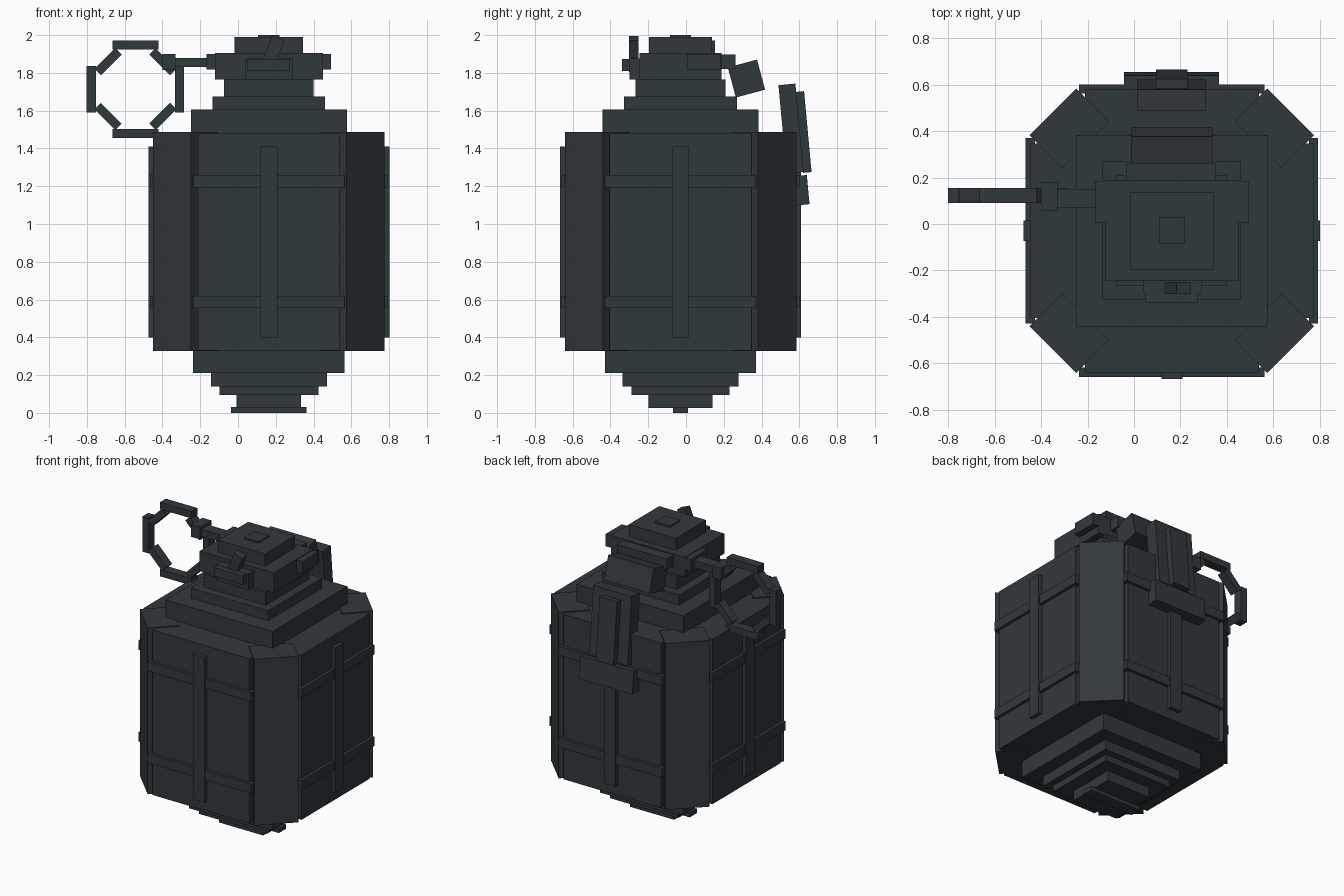
import bpy
from math import radians, sin, cos
from mathutils import Matrix, Vector

cube = bpy.data.objects.get("Cube")
if cube:
    bpy.data.objects.remove(cube, do_unlink=True)

metal = bpy.data.materials.new("dark_gunmetal")
metal.use_nodes = True
COLOR = (0.030, 0.040, 0.047, 1)
metal.diffuse_color = COLOR
metal.node_tree.nodes["Principled BSDF"].inputs["Base Color"].default_value = COLOR

CX, CY = 0.163, -0.029          # vertical axis of the body
AXIS = Matrix.Translation((CX, CY, 0))


def box(name, center, size, axis="X", angle=0, frame=Matrix()):
    """Box of a given size, turned about one axis, placed in a frame."""
    bpy.ops.mesh.primitive_cube_add(size=1)
    ob = bpy.context.object
    ob.name = name
    ob.data.materials.append(metal)
    ob.data.transform(Matrix.Diagonal((*size, 1)))
    ob.matrix_world = (frame @ Matrix.Translation(center)
                       @ Matrix.Rotation(radians(angle), 4, axis))
    return ob


def span(name, x, y, z):
    """Box from its extents along each axis."""
    lo, hi = Vector((x[0], y[0], z[0])), Vector((x[1], y[1], z[1]))
    return box(name, (lo + hi) / 2, hi - lo)


# Stepped body, neck and base: half width, half depth, bottom, top
tiers = {
    "foot_bar": (0.20, 0.04, 0, 0.03),
    "base_block": (0.17, 0.17, 0.025, 0.10),
    "base_step_small": (0.262, 0.26, 0.095, 0.14),
    "base_step_large": (0.307, 0.307, 0.14, 0.21),
    "body_core": (0.40, 0.40, 0.21, 1.48),
    "shoulder": (0.413, 0.413, 1.48, 1.605),
    "neck_step_large": (0.298, 0.298, 1.605, 1.675),
    "neck_step_small": (0.238, 0.238, 1.675, 1.765),
    "head": (0.286, 0.217, 1.765, 1.905),
    "cap": (0.181, 0.167, 1.905, 1.99),
    "cap_button": (0.056, 0.056, 1.99, 2.0),
}
for name, (hx, hy, z0, z1) in tiers.items():
    span(name, (CX - hx, CX + hx), (CY - hy, CY + hy), (z0, z1))

# Four sides: panel, raised ribs and a chamfered corner slab
for i, side in enumerate(("front", "left", "back", "right")):
    turn = AXIS @ Matrix.Rotation(radians(90 * i), 4, "Z")
    box(side + "_panel", (0, -0.50, 0.905), (0.75, 0.22, 1.15), frame=turn)
    box(side + "_vertical_rib", (0, -0.615, 0.905), (0.09, 0.046, 1.01), frame=turn)
    for level, z in (("lower", 0.587), ("upper", 1.227)):
        box(f"{side}_{level}_band", (0, -0.61, z), (0.80, 0.04, 0.065), frame=turn)
    corner = turn @ Matrix.Rotation(radians(45), 4, "Z")
    box(side + "_corner_slab", (0, -0.624, 0.907), (0.285, 0.20, 1.16), frame=corner)

# Front latch and its tilted tab
span("latch_plate", (0.04, 0.29), (-0.30, -0.24), (1.765, 1.875))
span("latch_block", (0.05, 0.275), (-0.338, -0.30), (1.81, 1.873))
box("latch_tab", (0.18, -0.277, 1.90), (0.068, 0.05, 0.18), "Y", 22)

# Hinge and safety lever running down the back
span("hinge_bar", (-0.167, 0.493), (0.005, 0.185), (1.817, 1.90))
span("hinge_arm", (-0.035, 0.35), (0.10, 0.262), (1.82, 1.897))
box("lever_knuckle", (0.162, 0.32, 1.77), (0.35, 0.16, 0.165), "X", 15)
box("lever_plate", (0.162, 0.556, 1.505), (0.297, 0.09, 0.47), "X", 5.3)
box("lever_ridge", (0.162, 0.622, 1.487), (0.135, 0.046, 0.43), "X", 5.3)
box("lever_foot", (0.162, 0.602, 1.178), (0.41, 0.09, 0.155), "X", 5.3)

# Pin and pull ring
span("pin", (-0.335, -0.12), (0.07, 0.15), (1.83, 1.88))
span("pin_collar", (-0.40, -0.33), (0.055, 0.18), (1.815, 1.90))
for i in range(8):
    a = radians(45 * i)
    radius, length = (0.205, 0.155) if i % 2 else (0.234, 0.245)
    box(f"ring_segment_{i + 1}",
        (-0.543 + radius * sin(a), 0.122, 1.714 + radius * cos(a)),
        (length, 0.065, 0.048), "Y", 45 * i)
